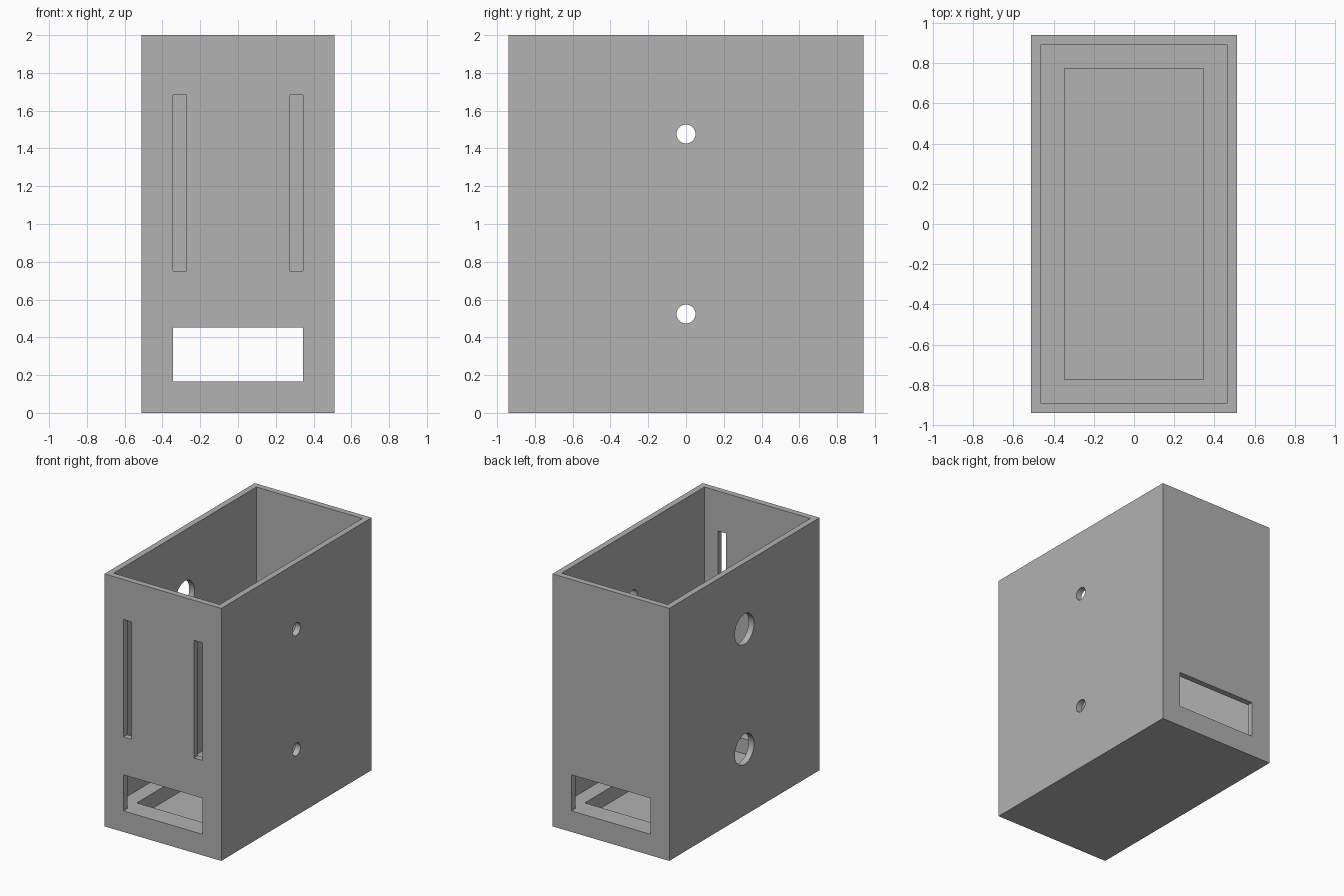
import bpy
from math import pi

cube = bpy.data.objects.get("Cube")
if cube:
    bpy.data.objects.remove(cube, do_unlink=True)

UNIT = 2 / 84            # one design unit of the enclosure
W, D, H = 43 * UNIT, 79 * UNIT, 2.0
WALL = 2 * UNIT
FLOOR = 7 * UNIT

grey = bpy.data.materials.new("light grey")
grey.use_nodes = True
colour = (0.445, 0.445, 0.445, 1)
grey.diffuse_color = colour
grey.node_tree.nodes["Principled BSDF"].inputs["Base Color"].default_value = colour


def box(name, x, y, z):
    """Box spanning the given (low, high) ranges."""
    spans = (x, y, z)
    bpy.ops.mesh.primitive_cube_add(size=1, location=[(a + b) / 2 for a, b in spans])
    ob = bpy.context.object
    ob.name = name
    ob.scale = [b - a for a, b in spans]
    bpy.ops.object.transform_apply(location=True, rotation=False, scale=True)
    ob.data.materials.append(grey)
    return ob


def side_drill(name, side, z, radius):
    """Cylinder through one side wall."""
    bpy.ops.mesh.primitive_cylinder_add(vertices=48, radius=radius, depth=6 * WALL,
                                        location=(side * W / 2, 0, z),
                                        rotation=(0, pi / 2, 0))
    ob = bpy.context.object
    ob.name = name
    ob.data.materials.append(grey)
    return ob


def cut(target, cutter):
    """Subtract the cutter and discard it."""
    cutter.hide_render = True
    mod = target.modifiers.new("cut", 'BOOLEAN')
    mod.operation = 'DIFFERENCE'
    mod.solver = 'EXACT'
    mod.object = cutter
    bpy.context.view_layer.objects.active = target
    bpy.ops.object.modifier_apply(modifier=mod.name)
    bpy.data.objects.remove(cutter, do_unlink=True)


def sym(half):
    return (-half, half)


# Outer block, open cavity and recess in the floor
case = box("enclosure", sym(W / 2), sym(D / 2), (0, H))
cut(case, box("cavity", sym(W / 2 - WALL), sym(D / 2 - WALL), (FLOOR, H + 1)))
recess_x = 14.5 * UNIT
cut(case, box("floor_recess", sym(recess_x), sym(32.5 * UNIT), (WALL, FLOOR + 0.2)))

# Wide windows in the front and back, level with the floor
for side in (-1, 1):
    y = side * D / 2
    cut(case, box("window", sym(recess_x), (y - 1.5 * WALL, y + 1.5 * WALL),
                  (FLOOR, 19 * UNIT)))

# Two upright slots in the front wall
for side in (-1, 1):
    x = sorted((side * 11.5 * UNIT, side * recess_x))
    cut(case, box("slot", x, (-D / 2 - WALL, -D / 2 + 2 * WALL), (0.752, 1.683)))

# Small holes on one side wall, large access holes opposite
for z in (22 * UNIT, 62 * UNIT):
    cut(case, side_drill("small_hole", 1, z, 0.05))
    cut(case, side_drill("large_hole", -1, z, 0.12))

# Keep flat walls crisp, hole walls smooth
bpy.ops.object.select_all(action='DESELECT')
case.select_set(True)
bpy.context.view_layer.objects.active = case
bpy.ops.object.shade_smooth_by_angle(angle=pi / 6)
